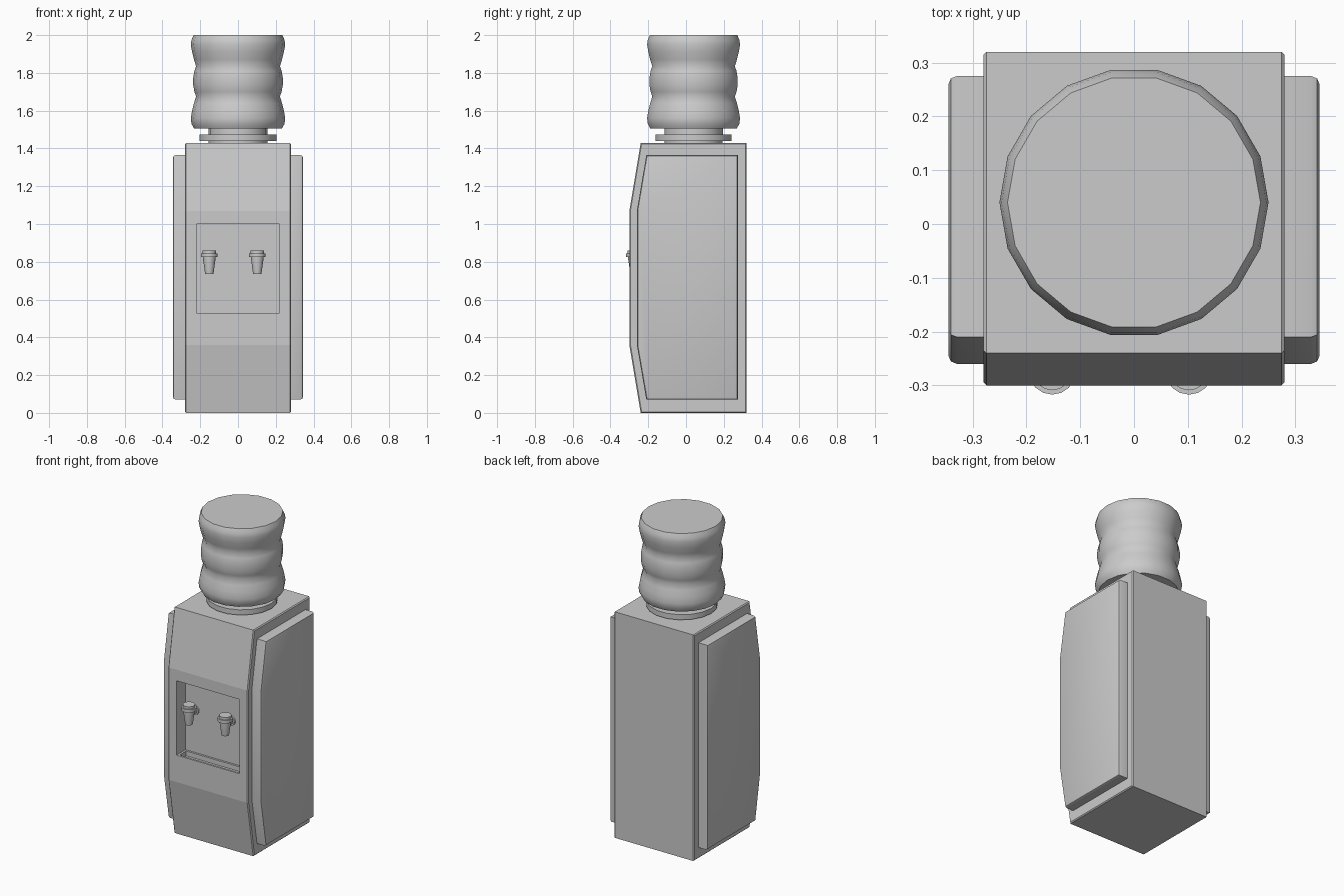
import bpy, bmesh, math

if "Cube" in bpy.data.objects:
    bpy.data.objects.remove(bpy.data.objects["Cube"])


def finish(name, bm, angle=30):
    bmesh.ops.recalc_face_normals(bm, faces=bm.faces[:])
    me = bpy.data.meshes.new(name)
    bm.to_mesh(me)
    bm.free()
    ob = bpy.data.objects.new(name, me)
    bpy.context.collection.objects.link(ob)
    bpy.ops.object.select_all(action='DESELECT')
    ob.select_set(True)
    bpy.context.view_layer.objects.active = ob
    bpy.ops.object.shade_smooth_by_angle(angle=math.radians(angle))
    return ob


def prism(profile, x0, x1):
    """Extrude a (y, z) profile along x."""
    bm = bmesh.new()
    face = bm.faces.new([bm.verts.new((x0, y, z)) for y, z in profile])
    ext = bmesh.ops.extrude_face_region(bm, geom=[face])['geom']
    for v in ext:
        if isinstance(v, bmesh.types.BMVert):
            v.co.x = x1
    bmesh.ops.recalc_face_normals(bm, faces=bm.faces[:])
    return bm


def cap_edges(bm, x):
    return [e for e in bm.edges if all(abs(v.co.x - x) < 1e-5 for v in e.verts)]


def lathe(name, profile, center, sides, angle=40):
    """Closed turned solid from (radius, z) points."""
    bm = bmesh.new()
    rings = []
    for r, z in profile:
        rings.append([bm.verts.new((center[0] + r * math.cos(2 * math.pi * i / sides),
                                    center[1] + r * math.sin(2 * math.pi * i / sides), z))
                      for i in range(sides)])
    for a, b in zip(rings, rings[1:]):
        for i in range(sides):
            j = (i + 1) % sides
            bm.faces.new((a[i], a[j], b[j], b[i]))
    bm.faces.new(rings[0])
    bm.faces.new(rings[-1])
    return finish(name, bm, angle)


# Cabinet with bowed front
W = 0.28
bm = prism([(0.32, 0), (0.32, 1.43), (-0.24, 1.43), (-0.30, 1.07),
            (-0.30, 0.36), (-0.24, 0)], -W, W)
bmesh.ops.bevel(bm, geom=cap_edges(bm, -W) + cap_edges(bm, W), offset=0.006,
                segments=1, affect='EDGES')

# Dispensing recess pushed into the middle front face
front = max((f for f in bm.faces if f.normal.y < -0.99), key=lambda f: f.calc_area())
bmesh.ops.inset_individual(bm, faces=[front], thickness=0.03)
for v in front.verts:
    v.co.x = math.copysign(0.22, v.co.x)
    v.co.z = 1.0 if v.co.z > 0.7 else 0.53
back = bmesh.ops.extrude_discrete_faces(bm, faces=[front])['faces'][0]
for v in back.verts:
    v.co.y += 0.09
bm.normal_update()

# Drip tray pocket in the recess floor
floor = next(f for f in bm.faces
             if all(abs(v.co.z - 0.53) < 1e-4 for v in f.verts))
bmesh.ops.inset_individual(bm, faces=[floor], thickness=0.018)
tray = bmesh.ops.extrude_discrete_faces(bm, faces=[floor])['faces'][0]
for v in tray.verts:
    v.co.z -= 0.03
finish("cabinet", bm, 5)

# Side panels with softened outer edges
panel = [(0.275, 0.07), (0.275, 1.365), (-0.21, 1.365), (-0.26, 1.07),
         (-0.26, 0.36), (-0.21, 0.07)]
for name, s in (("left_panel", -1), ("right_panel", 1)):
    bm = prism(panel, s * 0.27, s * 0.345)
    bmesh.ops.bevel(bm, geom=cap_edges(bm, s * 0.345), offset=0.016,
                    segments=2, profile=0.5, affect='EDGES')
    finish(name, bm, 35)

# Bottle collar, neck and ribbed bottle
C = (0, 0.04)
lathe("bottle_collar", [(0.155, 1.425), (0.155, 1.44), (0.205, 1.44), (0.205, 1.473),
                        (0.157, 1.473), (0.157, 1.51)], C, 18, 30)
lathe("bottle", [(0.232, 1.505), (0.246, 1.53), (0.25, 1.56), (0.243, 1.60),
                 (0.233, 1.64), (0.222, 1.675), (0.231, 1.70), (0.237, 1.735),
                 (0.237, 1.775), (0.231, 1.81), (0.222, 1.835), (0.233, 1.87),
                 (0.243, 1.91), (0.25, 1.95), (0.246, 1.975), (0.235, 2.0)], C, 18, 50)

# Taps with a stem running to the recess wall
for name, x in (("left_tap", -0.152), ("right_tap", 0.102)):
    lathe(name, [(0.022, 0.735), (0.033, 0.815), (0.033, 0.825), (0.044, 0.825),
                 (0.044, 0.845), (0.036, 0.845), (0.036, 0.86)], (x, -0.273), 16, 30)
    stem = lathe(name + "_stem", [(0.018, 0), (0.018, 0.06), (0.028, 0.06),
                                  (0.028, 0.075)], (0, 0), 12, 30)
    stem.rotation_euler.x = -math.pi / 2
    stem.location = (x, -0.28, 0.80)
